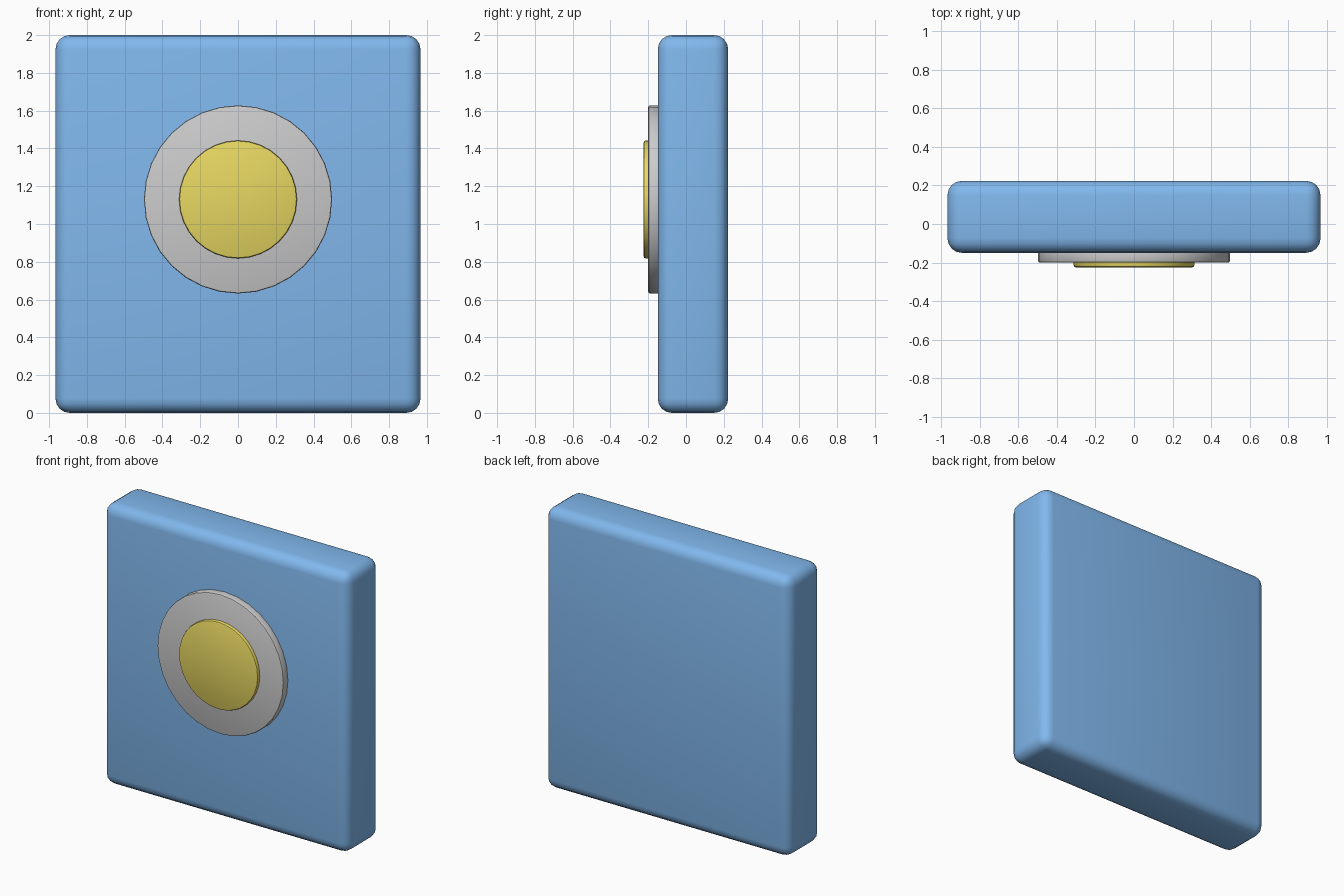
import bpy
from math import radians

if "Cube" in bpy.data.objects:
    bpy.data.objects.remove(bpy.data.objects["Cube"])


def finish(obj, width, segments, color=None):
    mod = obj.modifiers.new("Bevel", "BEVEL")
    mod.width = width
    mod.segments = segments
    mod.limit_method = "ANGLE"
    mod.angle_limit = radians(40)
    bpy.ops.object.modifier_apply(modifier=mod.name)
    bpy.ops.object.shade_smooth_by_angle(angle=radians(35))
    if color:
        mat = bpy.data.materials.new(obj.name + "_material")
        mat.diffuse_color = color
        mat.use_nodes = True
        mat.node_tree.nodes["Principled BSDF"].inputs["Base Color"].default_value = mat.diffuse_color
        obj.data.materials.append(mat)


def disc(name, radius, y_front, y_back, bevel, color=None):
    bpy.ops.mesh.primitive_cylinder_add(
        vertices=32, radius=radius, depth=y_back - y_front,
        location=(0, (y_front + y_back) / 2, 1.13), rotation=(radians(90), 0, 0))
    obj = bpy.context.object
    obj.name = name
    bpy.ops.object.transform_apply(location=False, rotation=True, scale=True)
    finish(obj, bevel, 2, color)


# Rounded slab
bpy.ops.mesh.primitive_cube_add(size=1, location=(0, 0.037, 1))
slab = bpy.context.object
slab.name = "wall_plate"
slab.scale = (1.932, 0.373, 2.0)
bpy.ops.object.transform_apply(location=False, rotation=False, scale=True)
finish(slab, 0.075, 4, (0.22, 0.48, 0.85, 1))

# Grey collar and yellow push button on the front
disc("button_collar", 0.498, -0.20, -0.13, 0.01)
disc("push_button", 0.312, -0.224, -0.18, 0.01, (0.8, 0.68, 0.12, 1))
